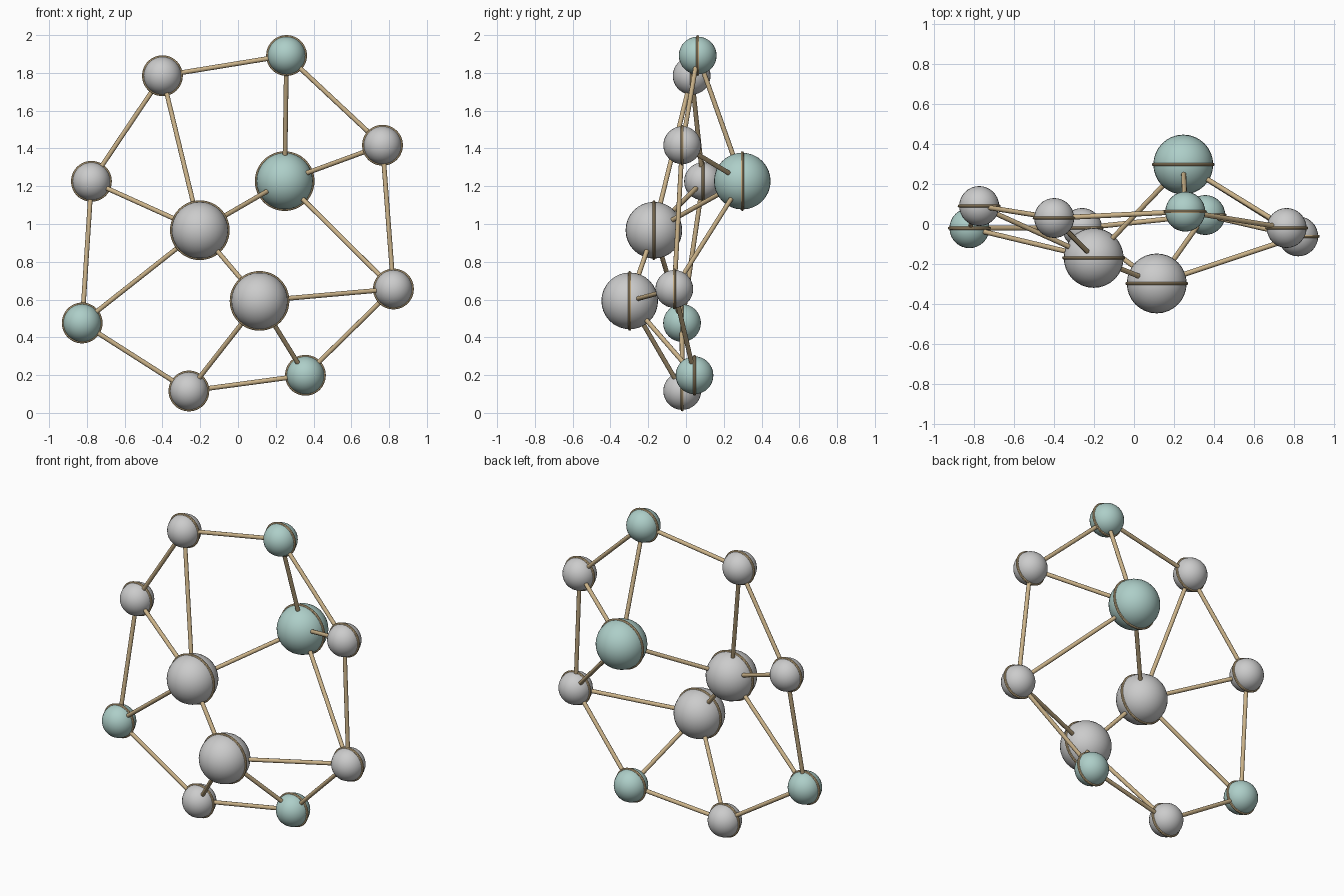
import bpy
from math import radians
from mathutils import Vector

if "Cube" in bpy.data.objects:
    bpy.data.objects.remove(bpy.data.objects["Cube"])

BALL_SMALL, BALL_BIG = 0.10, 0.15
ROD, WIRE = 0.0125, 0.008

# name: (centre, radius, is_teal)
NODES = {
    "rim_a": ((-0.40, 0.03, 1.785), BALL_SMALL, False),
    "rim_b": ((0.257, 0.062, 1.892), BALL_SMALL, True),
    "rim_c": ((0.765, -0.02, 1.417), BALL_SMALL, False),
    "rim_d": ((0.823, -0.062, 0.656), BALL_SMALL, False),
    "rim_e": ((0.357, 0.045, 0.199), BALL_SMALL, True),
    "rim_f": ((-0.26, -0.02, 0.116), BALL_SMALL, False),
    "rim_g": ((-0.825, -0.021, 0.476), BALL_SMALL, True),
    "rim_h": ((-0.776, 0.09, 1.226), BALL_SMALL, False),
    "core_p": ((0.247, 0.298, 1.227), BALL_BIG, True),
    "core_q": ((-0.202, -0.17, 0.967), BALL_BIG, False),
    "core_r": ((0.114, -0.298, 0.593), BALL_BIG, False),
}


def material(name, colour):
    m = bpy.data.materials.new(name)
    m.diffuse_color = (*colour, 1)
    m.use_nodes = True
    m.node_tree.nodes["Principled BSDF"].inputs["Base Color"].default_value = m.diffuse_color
    return m


teal = material("teal", (0.42, 0.62, 0.58))
tan = material("tan", (0.60, 0.45, 0.25))


def finish(name, mat=None):
    ob = bpy.context.object
    ob.name = name
    if mat:
        ob.data.materials.append(mat)
    bpy.ops.object.shade_smooth_by_angle(angle=radians(40))
    return ob


def rod(a, b):
    p, q = Vector(NODES[a][0]), Vector(NODES[b][0])
    d = q - p
    bpy.ops.mesh.primitive_cylinder_add(
        vertices=12, radius=ROD, depth=d.length, location=(p + q) / 2,
        rotation=d.to_track_quat('Z', 'Y').to_euler())
    finish(f"rod_{a}_{b}", tan)


# Balls, each with an upright wire ring round its middle
for name, (centre, radius, is_teal) in NODES.items():
    bpy.ops.mesh.primitive_uv_sphere_add(
        segments=32, ring_count=16, radius=radius, location=centre)
    finish(f"ball_{name}", teal if is_teal else None)
    bpy.ops.mesh.primitive_torus_add(
        major_radius=radius, minor_radius=WIRE, major_segments=48,
        minor_segments=8, location=centre, rotation=(radians(90), 0, 0))
    finish(f"ring_{name}", tan)

# Closed outer loop of rods
rim = [n for n in NODES if n.startswith("rim")]
for i, n in enumerate(rim):
    rod(n, rim[(i + 1) % len(rim)])

# Spokes from the large balls to the rim, and links between them
SPOKES = {"p": "bcd", "q": "agh", "r": "def"}
for core, ends in SPOKES.items():
    for e in ends:
        rod(f"core_{core}", f"rim_{e}")
rod("core_p", "core_q")
rod("core_q", "core_r")
